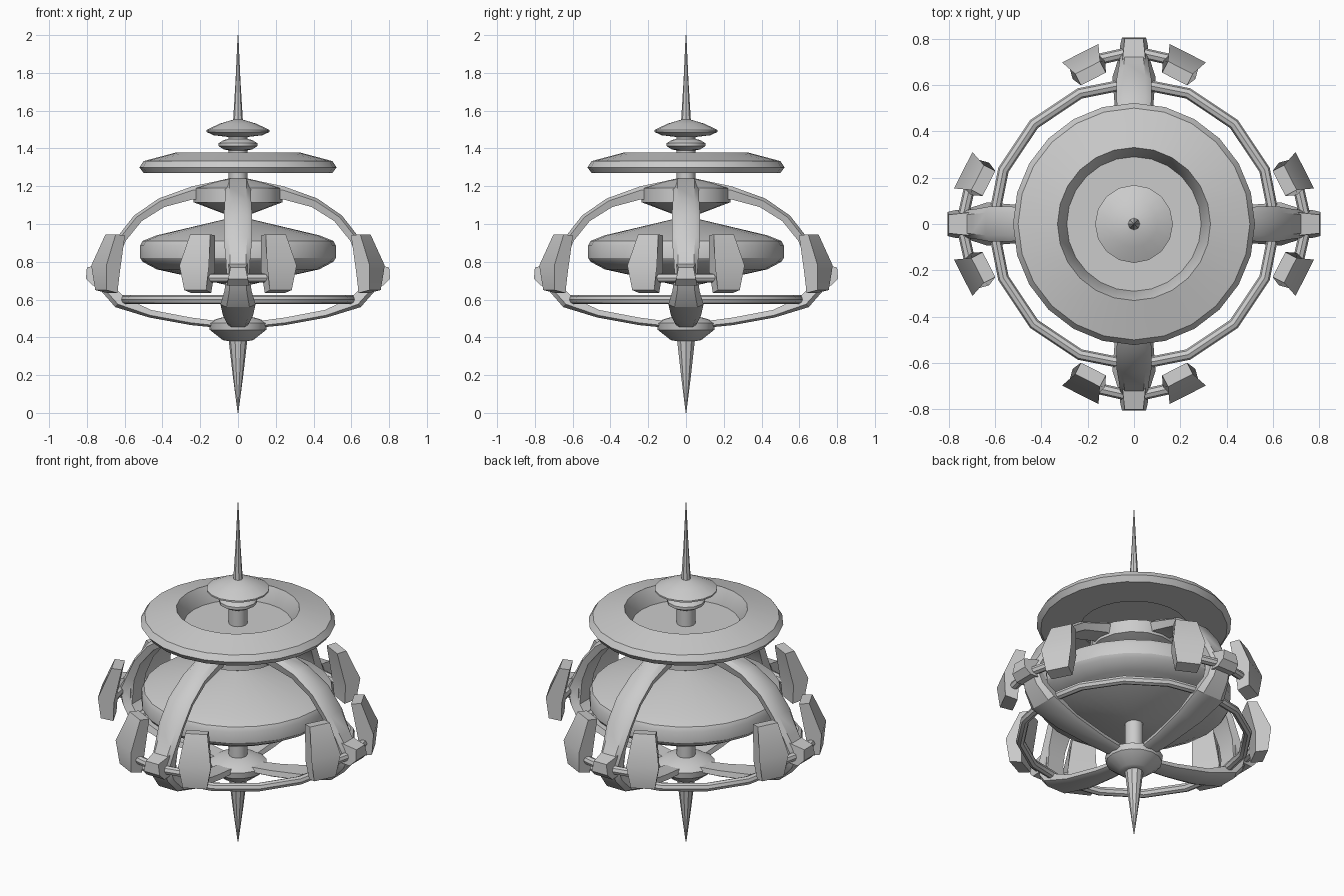
import bpy, bmesh, math
from mathutils import Vector, Matrix

if "Cube" in bpy.data.objects:
    bpy.data.objects.remove(bpy.data.objects["Cube"])


def finish(name, bm, smooth=True):
    bmesh.ops.remove_doubles(bm, verts=bm.verts, dist=1e-5)
    bmesh.ops.recalc_face_normals(bm, faces=bm.faces)
    me = bpy.data.meshes.new(name)
    bm.to_mesh(me)
    bm.free()
    ob = bpy.data.objects.new(name, me)
    bpy.context.collection.objects.link(ob)
    if smooth:
        bpy.ops.object.select_all(action='DESELECT')
        bpy.context.view_layer.objects.active = ob
        ob.select_set(True)
        bpy.ops.object.shade_smooth_by_angle(angle=math.radians(31))
    return ob


def loft(bm, sections, closed=False):
    """Skin a list of closed cross-sections."""
    rows = [[bm.verts.new(p) for p in s] for s in sections]
    n = len(rows[0])
    pairs = list(zip(rows, rows[1:])) + ([(rows[-1], rows[0])] if closed else [])
    for a, b in pairs:
        for i in range(n):
            j = (i + 1) % n
            bm.faces.new((a[i], a[j], b[j], b[i]))
    if not closed:
        bm.faces.new(rows[0])
        bm.faces.new(rows[-1])


def lathe(name, profile, sides, closed=False):
    bm = bmesh.new()
    loft(bm, [[(r * math.cos(math.tau * i / sides), r * math.sin(math.tau * i / sides), z)
               for i in range(sides)] for r, z in profile], closed)
    return finish(name, bm)


def tube(bm, a, b, r, sides=8):
    a, b = Vector(a), Vector(b)
    q = (b - a).to_track_quat('Z', 'Y')
    loft(bm, [[p + q @ Vector((r * math.cos(math.tau * i / sides), r * math.sin(math.tau * i / sides), 0))
               for i in range(sides)] for p in (a, b)])


# Central stack
lathe("lower_spike", [(.002, 0), (.028, .2), (.05, .39)], 10)
lathe("lower_hub", [(.05, .38), (.08, .385), (.15, .44), (.155, .475), (.12, .495), (.05, .515)], 16)
lathe("central_shaft", [(.05, .45), (.05, 1.48)], 12)
lathe("main_disc", [(.05, .675), (.43, .76), (.505, .80), (.518, .82), (.518, .885), (.505, .91),
                    (.43, .94), (.05, 1.03)], 24)
lathe("upper_hub", [(.05, 1.045), (.235, 1.115), (.235, 1.19), (.10, 1.23), (.03, 1.245)], 16)
lathe("crown_ring", [(.29, 1.27), (.50, 1.27), (.522, 1.30), (.50, 1.333), (.33, 1.378), (.29, 1.29)],
      24, closed=True)
lathe("crown_floor", [(.295, 1.275), (.295, 1.29)], 24)
lathe("neck_collar", [(.05, 1.39), (.075, 1.395), (.102, 1.412), (.102, 1.428), (.075, 1.445), (.05, 1.45)], 12)
lathe("cap_disc", [(.045, 1.46), (.13, 1.47), (.168, 1.488), (.168, 1.497), (.10, 1.53), (.027, 1.552)], 16)
lathe("upper_spike", [(.026, 1.545), (.013, 1.76), (.002, 2.0)], 8)

# Lower ring of 16 straight segments
lathe("lower_ring", [(.61 + .024 * math.cos(t * math.pi / 4), .6 + .024 * math.sin(t * math.pi / 4))
                     for t in range(8)], 16, closed=True)

# Arm stations: outer radius, outer z, inner radius, inner z, half width
ARM = [(.05, 1.24, .05, 1.14, .07), (.24, 1.20, .24, 1.13, .07), (.42, 1.135, .39, 1.09, .07),
       (.55, 1.045, .51, 1.015, .075), (.64, .93, .595, .91, .075), (.70, .82, .64, .80, .065),
       (.755, .73, .65, .72, .06), (.72, .64, .65, .66, .072), (.65, .56, .60, .61, .093),
       (.47, .505, .46, .545, .08), (.25, .465, .25, .505, .06), (.10, .45, .10, .485, .05)]
# Pod outline: offset outward, z, half width
POD = [(0, .78, .088), (-.012, .65, .065), (-.08, .635, .06), (-.085, .75, .08), (-.125, .94, .06), (-.07, .945, .06)]
COLLAR = [(.66, .80, .055), (.80, .77, .04), (.805, .71, .052), (.77, .675, .06), (.66, .68, .06)]


def slab(bm, outline, mat):
    loft(bm, [[mat @ Vector((u, s * w, z)) for u, z, w in outline] for s in (-1, 1)])


for k, side in enumerate(("right", "back", "left", "front")):
    turn = Matrix.Rotation(k * math.pi / 2, 4, 'Z')

    # Curved rib from upper hub to lower hub
    bm = bmesh.new()
    secs = []
    for ro, zo, ri, zi, w in ARM:
        o, i = Vector((ro, 0, zo)), Vector((ri, 0, zi))
        m = o.lerp(i, .3)
        y = Vector((0, w, 0))
        secs.append([turn @ p for p in (o - y * .65, o + y * .65, m + y, i + y * .85, i - y * .85, m - y)])
    loft(bm, secs)
    finish(side + "_arm", bm)

    bm = bmesh.new()
    slab(bm, COLLAR, turn)
    finish(side + "_arm_collar", bm)

    # Cross rods and the pod on either side of the arm
    for s, tag in ((-1, "a"), (1, "b")):
        bm = bmesh.new()
        tube(bm, turn @ Vector((.745, 0, .715)), turn @ Vector((.695, s * .22, .715)), .024)
        finish(f"{side}_pod_rod_{tag}", bm)
        bm = bmesh.new()
        slab(bm, POD, turn @ Matrix.Translation((.737, s * .232, 0)) @ Matrix.Rotation(s * math.radians(27), 4, 'Z'))
        finish(f"{side}_pod_{tag}", bm)
